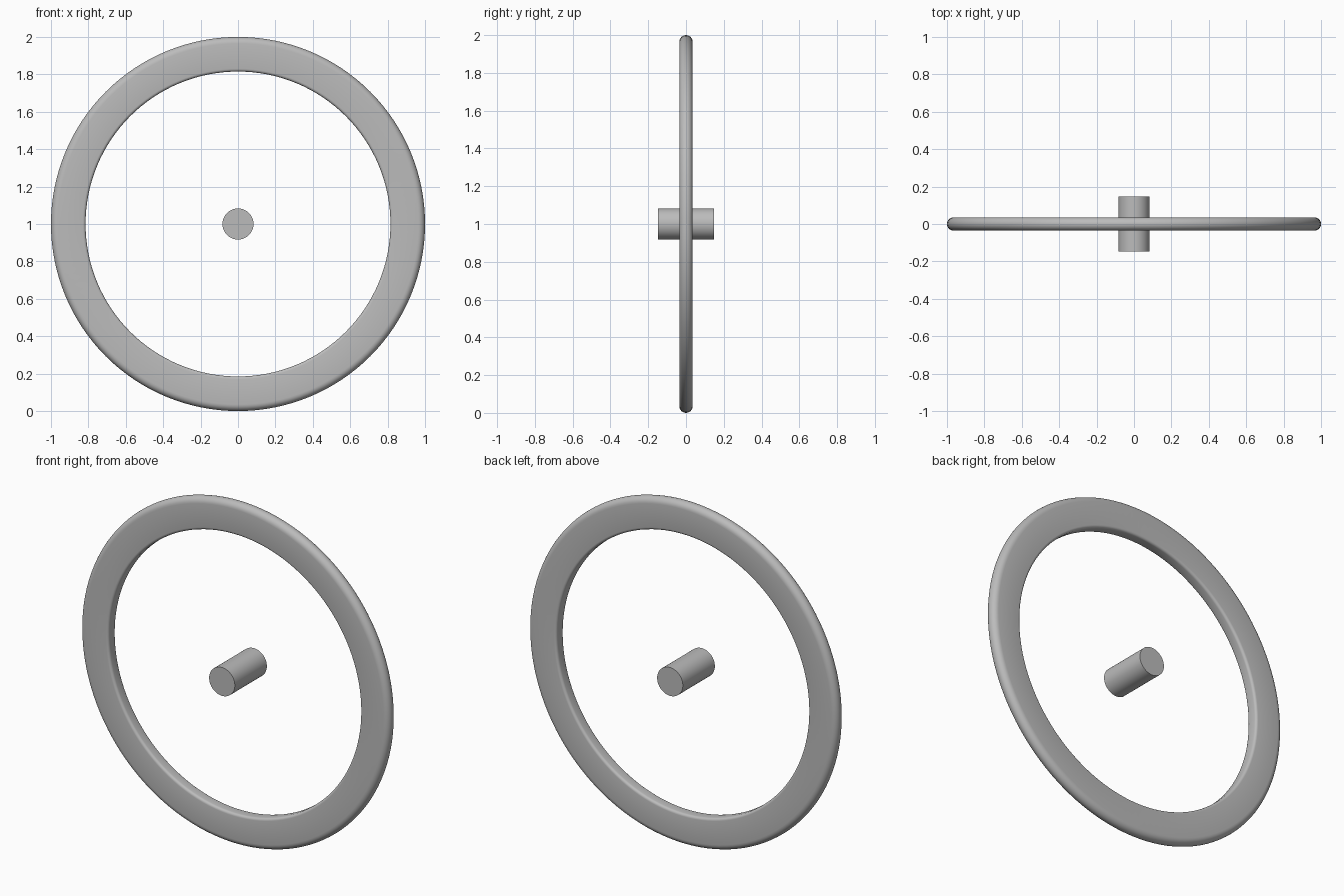
import bpy, bmesh
from math import pi, sin, cos, radians
from mathutils import Vector, Matrix

cube = bpy.data.objects.get("Cube")
if cube:
    bpy.data.objects.remove(cube, do_unlink=True)

# Plain grey used on every part
grey = bpy.data.materials.new("mid_grey")
grey.use_nodes = True
colour = (0.5, 0.5, 0.5, 1)
grey.diffuse_color = colour
grey.node_tree.nodes["Principled BSDF"].inputs["Base Color"].default_value = colour

CENTRE = Vector((0, 0, 1))


def lathe(name, profile, segments, closed, sharp):
    """Spin a (radius, y) profile about the wheel axle."""
    bm = bmesh.new()
    verts = [bm.verts.new((r, y, 0)) for r, y in profile]
    pairs = list(zip(verts, verts[1:] + verts[:1])) if closed else list(zip(verts, verts[1:]))
    edges = [bm.edges.new(p) for p in pairs]
    bmesh.ops.spin(bm, geom=verts + edges, cent=(0, 0, 0), axis=(0, 1, 0),
                   angle=2 * pi, steps=segments, use_merge=True)
    bmesh.ops.remove_doubles(bm, verts=bm.verts, dist=1e-5)
    bmesh.ops.recalc_face_normals(bm, faces=bm.faces)
    bmesh.ops.translate(bm, verts=bm.verts, vec=CENTRE)
    mesh = bpy.data.meshes.new(name)
    bm.to_mesh(mesh)
    bm.free()
    mesh.materials.append(grey)
    obj = bpy.data.objects.new(name, mesh)
    bpy.context.collection.objects.link(obj)
    bpy.ops.object.select_all(action="DESELECT")
    obj.select_set(True)
    bpy.context.view_layer.objects.active = obj
    bpy.ops.object.shade_smooth_by_angle(angle=radians(sharp))
    return obj


def arc(cx, cy, radius, start, end, steps):
    angles = [radians(start + (end - start) * i / steps) for i in range(steps + 1)]
    return [(cx + radius * cos(a), cy + radius * sin(a)) for a in angles]


# Ring: fully rounded outside, small rounding at the inner edges
half, inner, soft = 0.035, 0.815, 0.015
section = (arc(1 - half, 0, half, -90, 90, 12)
           + arc(inner + soft, half - soft, soft, 90, 180, 4)
           + arc(inner + soft, soft - half, soft, 180, 270, 4))
lathe("wheel_ring", section, 128, True, 40)

# Hub: plain free-standing axle cylinder
lathe("hub", [(0, -0.148), (0.083, -0.148), (0.083, 0.148), (0, 0.148)], 64, False, 40)
